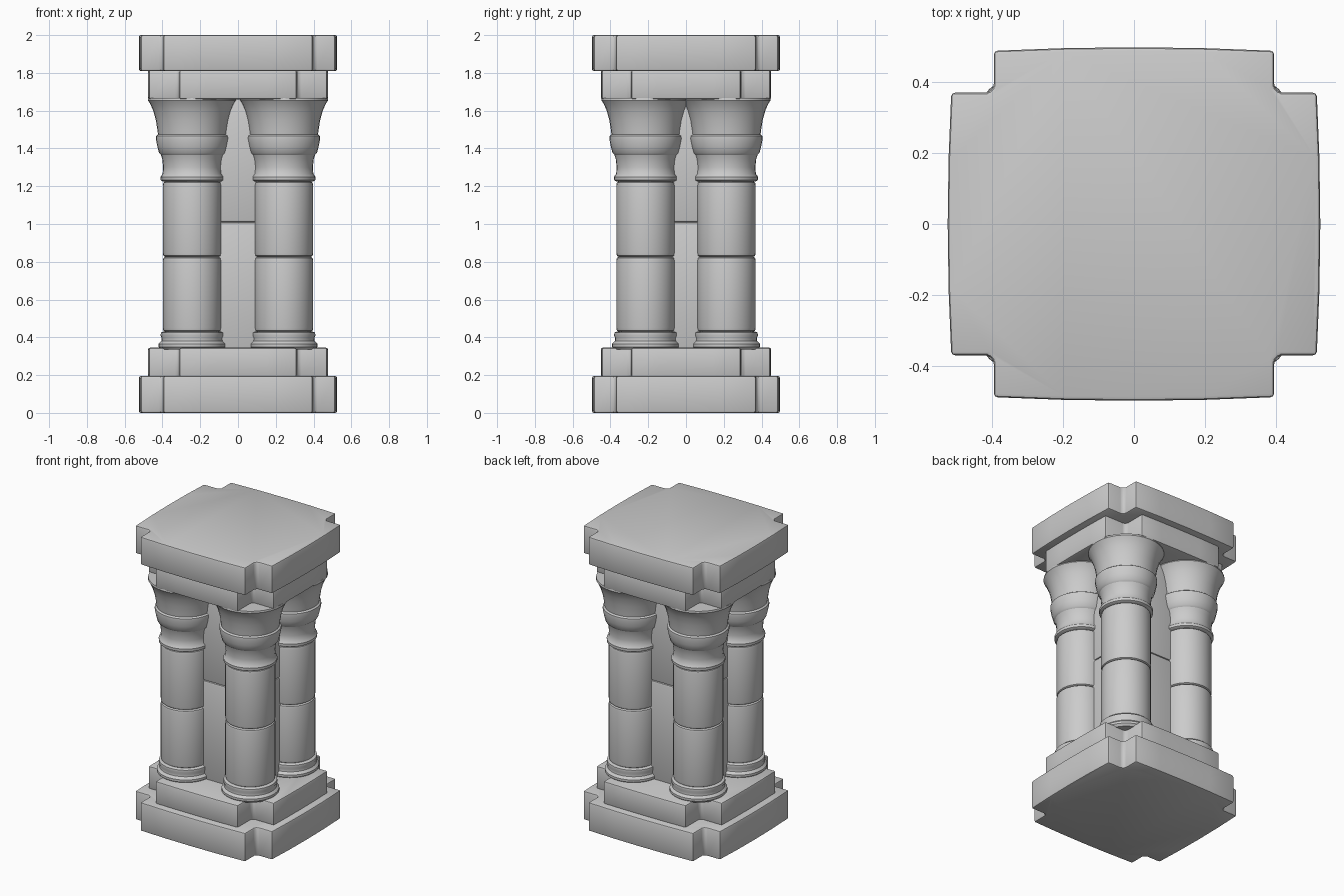
import bpy, bmesh, math

if "Cube" in bpy.data.objects:
    bpy.data.objects.remove(bpy.data.objects["Cube"])

stone = bpy.data.materials.new("grey_stone")
stone.use_nodes = True
COLOUR = (0.6, 0.6, 0.6, 1)
stone.diffuse_color = COLOUR
stone.node_tree.nodes["Principled BSDF"].inputs["Base Color"].default_value = COLOUR


def finish(name, bm, bevel=0.0, angle=35):
    """Turn a bmesh into a shaded, optionally bevelled stone object."""
    bmesh.ops.recalc_face_normals(bm, faces=bm.faces)
    mesh = bpy.data.meshes.new(name)
    bm.to_mesh(mesh)
    bm.free()
    mesh.materials.append(stone)
    obj = bpy.data.objects.new(name, mesh)
    bpy.context.collection.objects.link(obj)
    bpy.ops.object.select_all(action='DESELECT')
    obj.select_set(True)
    bpy.context.view_layer.objects.active = obj
    if bevel:
        mod = obj.modifiers.new("worn_edges", 'BEVEL')
        mod.width = bevel
        mod.segments = 2
        mod.limit_method = 'ANGLE'
        mod.angle_limit = math.radians(40)
        bpy.ops.object.modifier_apply(modifier=mod.name)
    bpy.ops.object.shade_smooth_by_angle(angle=math.radians(angle))
    return obj


def slab(name, z0, z1, hx, hy, nx, ny, bow=0.01, fillet=0.015):
    """Square slab with a notch cut from each corner and slightly bowed sides."""
    quarter = [(hx + bow, 0), (hx + bow * 0.75, ny / 2), (hx, ny),
               (nx + fillet, ny), (nx, ny + fillet),
               (nx, hy), (nx / 2, hy + bow * 0.75), (0, hy + bow)]
    outline = []
    for sx, sy in ((1, 1), (-1, 1), (-1, -1), (1, -1)):
        pts = quarter if sx * sy > 0 else quarter[::-1]
        outline += [(sx * x, sy * y) for x, y in pts[:-1]]
    bm = bmesh.new()
    face = bm.faces.new([bm.verts.new((x, y, z0)) for x, y in outline])
    ext = bmesh.ops.extrude_face_region(bm, geom=[face])
    top = [v for v in ext["geom"] if isinstance(v, bmesh.types.BMVert)]
    bmesh.ops.translate(bm, verts=top, vec=(0, 0, z1 - z0))
    return finish(name, bm, 0.013)


def turned(name, cx, cy, profile, sides=32):
    """Stack rings of (radius, height) into a closed turned stone."""
    bm = bmesh.new()
    rings = []
    for r, z in profile:
        rings.append([bm.verts.new((cx + r * math.cos(math.tau * i / sides),
                                    cy + r * math.sin(math.tau * i / sides), z))
                      for i in range(sides)])
    for low, high in zip(rings, rings[1:]):
        for i in range(sides):
            j = (i + 1) % sides
            bm.faces.new((low[i], low[j], high[j], high[i]))
    bm.faces.new(rings[0][::-1])
    bm.faces.new(rings[-1])
    return finish(name, bm)


def block(name, z0, z1, hx, hy):
    bm = bmesh.new()
    bmesh.ops.create_cube(bm, size=1)
    bmesh.ops.scale(bm, verts=bm.verts, vec=(2 * hx, 2 * hy, z1 - z0))
    bmesh.ops.translate(bm, verts=bm.verts, vec=(0, 0, (z0 + z1) / 2))
    return finish(name, bm, 0.012)


# Notched slabs at the foot and head
slab("base_slab", 0.0, 0.195, 0.515, 0.488, 0.395, 0.37)
slab("plinth_slab", 0.19, 0.345, 0.472, 0.446, 0.31, 0.29, 0.005)
slab("head_slab", 1.66, 1.815, 0.472, 0.446, 0.31, 0.29, 0.005)
slab("top_slab", 1.81, 2.0, 0.515, 0.488, 0.395, 0.37)

# Core of two stacked blocks
block("lower_core_block", 0.33, 1.01, 0.27, 0.24)
block("upper_core_block", 1.01, 1.67, 0.27, 0.24)

# Column pieces, bottom to top
R = 0.155


def drum(z0, z1):
    return [(R - 0.012, z0), (R - 0.003, z0 + 0.006), (R, z0 + 0.02),
            (R, z1 - 0.02), (R - 0.003, z1 - 0.006), (R - 0.012, z1)]


pieces = {
    "column_foot": [(0.165, 0.335), (0.178, 0.35), (0.178, 0.365), (0.163, 0.38),
                    (0.161, 0.395), (0.167, 0.41), (0.165, 0.425), (0.15, 0.432)],
    "lower_drum": drum(0.43, 0.826),
    "upper_drum": drum(0.826, 1.225),
    "neck": [(0.155, 1.225), (0.166, 1.232), (0.167, 1.25), (0.156, 1.266),
             (0.153, 1.3), (0.158, 1.345), (0.167, 1.372)],
    "collar": [(0.165, 1.366), (0.175, 1.376), (0.184, 1.41), (0.192, 1.45),
               (0.191, 1.466), (0.18, 1.474)],
    "capital": [(0.18, 1.47), (0.184, 1.5), (0.192, 1.55), (0.206, 1.6),
                (0.221, 1.635), (0.234, 1.655), (0.232, 1.667)],
}
for sx, side in ((1, "left"), (-1, "right")):
    for sy, end in ((-1, "front"), (1, "back")):
        for part, profile in pieces.items():
            turned(f"{end}_{side}_{part}", sx * 0.243, sy * 0.214, profile)
